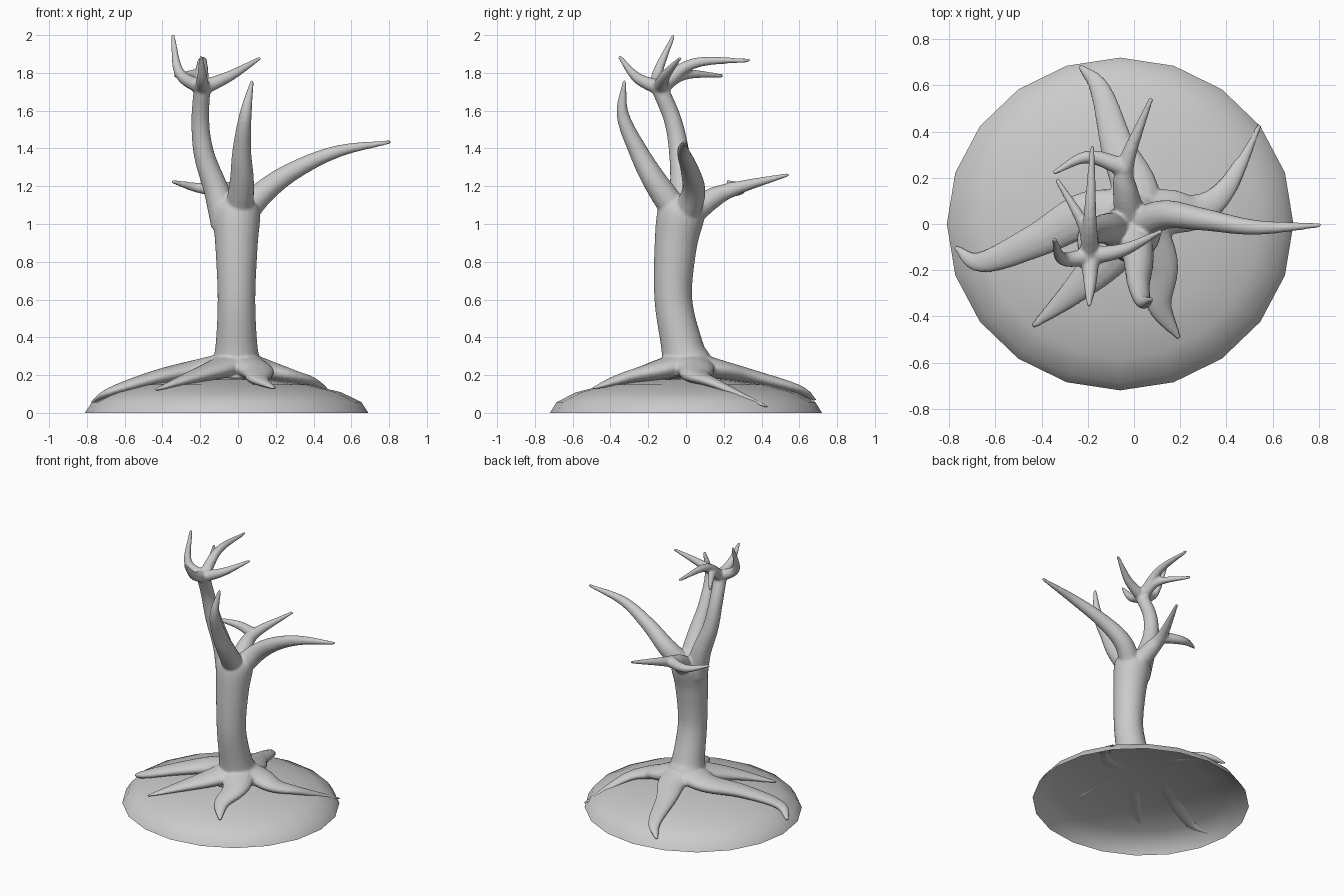
import bpy, bmesh, math
from mathutils import Vector

if "Cube" in bpy.data.objects:
    bpy.data.objects.remove(bpy.data.objects["Cube"])


def dome_z(x, y):
    d = min(1, math.hypot(x + 0.06, y) / 0.75)
    return 0.185 * math.sqrt(1 - d * d)


def spline(p, steps=6):
    """Catmull-Rom through 4-component points (x, y, z, radius)."""
    p = [2 * p[0] - p[1]] + p + [2 * p[-1] - p[-2]]
    out = []
    for i in range(1, len(p) - 2):
        a, b, c, d = p[i - 1:i + 3]
        for k in range(steps):
            t = k / steps
            out.append(b + ((c - a) * t + (2 * a - 5 * b + 4 * c - d) * t * t
                            + (3 * b - a - 3 * c + d) * t ** 3) / 2)
    return out + [p[-2]]


def limb(bm, pts, flat=1.0, sides=14):
    """Closed tapering tube along a path; flat squashes its section vertically."""
    path = spline([Vector(p) for p in pts])
    pos = [q.to_3d() for q in path]
    q, prev, rings = None, None, []
    for i, c in enumerate(pos):
        t = (pos[min(i + 1, len(pos) - 1)] - pos[max(i - 1, 0)]).normalized()
        q = t.to_track_quat('Z', 'Y') if q is None else prev.rotation_difference(t) @ q
        prev = t
        ring = []
        for k in range(sides):
            a = math.tau * k / sides
            o = q @ Vector((math.cos(a), math.sin(a), 0)) * max(path[i].w, 0.008)
            o.z *= flat
            ring.append(bm.verts.new(c + o))
        rings.append(ring)
    for r0, r1 in zip(rings, rings[1:]):
        for k in range(sides):
            j = (k + 1) % sides
            bm.faces.new((r0[k], r0[j], r1[j], r1[k]))
    bm.faces.new(rings[0][::-1])
    bm.faces.new(rings[-1])


def branch(pts, r0, r1=0.01, power=0.8):
    """Limb whose radius tapers by rule from r0 to r1."""
    n = len(pts) - 1
    limb(tree, [(*p, r1 + (r0 - r1) * (1 - i / n) ** power) for i, p in enumerate(pts)])


def root(*pts):
    """Flat root lying on the mound, rising into the trunk."""
    pts = [(0, 0.01), *pts]
    out = []
    for i, (x, y) in enumerate(pts):
        s = 1 - i / (len(pts) - 1)
        w = 0.012 + 0.118 * s ** 0.9
        out.append((x, y, dome_z(x, y) + 0.06 * s * s + 0.15 * w + 0.003, w))
    limb(tree, out, flat=0.5)


def finish(bm, name):
    me = bpy.data.meshes.new(name)
    bm.to_mesh(me)
    bm.free()
    for f in me.polygons:
        f.use_smooth = True
    ob = bpy.data.objects.new(name, me)
    bpy.context.collection.objects.link(ob)
    return ob


# Ground mound: open squashed half sphere
bm = bmesh.new()
bmesh.ops.create_uvsphere(bm, u_segments=20, v_segments=10, radius=1)
bmesh.ops.bisect_plane(bm, geom=bm.verts[:] + bm.edges[:] + bm.faces[:], dist=1e-4,
                       plane_co=(0, 0, 0), plane_no=(0, 0, -1), clear_outer=True)
for v in bm.verts:
    v.co = Vector((v.co.x * 0.75 - 0.06, v.co.y * 0.72, v.co.z * 0.185))
finish(bm, "ground_mound")

# Trunk: centre y, height, radius
tree = bmesh.new()
trunk = [(0.01, 0.205, 0.17), (0, 0.27, 0.135), (-0.02, 0.35, 0.112), (-0.067, 0.6, 0.1),
         (-0.055, 0.88, 0.112), (-0.025, 1.06, 0.125), (-0.01, 1.12, 0.085)]
limb(tree, [(-0.008, *p) for p in trunk], sides=24)

# Tall left bough
crown = (0, -0.02, 1.02)
fork = (-0.19, -0.14, 1.72)
branch([(-0.06, -0.03, 1.0), (-0.115, -0.02, 1.18), (-0.18, -0.035, 1.37),
        (-0.2, -0.07, 1.55), fork], 0.085, 0.045, 2)
# Five twigs from its fork: two middle points each would be costly, one bend and a tip suffice
for bend, tip in [((-0.31, -0.15, 1.8), (-0.345, -0.065, 2.0)),
                  ((-0.04, -0.11, 1.785), (0.12, -0.03, 1.88)),
                  ((-0.19, -0.26, 1.775), (-0.195, -0.355, 1.89)),
                  ((-0.19, 0.04, 1.85), (-0.18, 0.34, 1.867)),
                  ((-0.215, -0.01, 1.79), (-0.335, 0.195, 1.785))]:
    branch([fork, bend, tip], 0.042)
# Front, right and back boughs, and the back side twig
branch([crown, (0.02, -0.16, 1.22), (0.02, -0.255, 1.39), (0.04, -0.335, 1.58),
        (0.075, -0.325, 1.76)], 0.08)
branch([crown, (0.13, 0.04, 1.165), (0.3, 0.02, 1.285), (0.53, -0.015, 1.385),
        (0.81, -0.005, 1.435)], 0.078)
branch([crown, (-0.035, 0.13, 1.13), (-0.035, 0.26, 1.187), (0.075, 0.545, 1.262)], 0.075)
branch([(-0.03, 0.24, 1.183), (-0.2, 0.29, 1.19), (-0.35, 0.22, 1.225)], 0.042)

# Roots
root((-0.2, 0.04), (-0.42, -0.07), (-0.66, -0.165), (-0.775, -0.1))
root((-0.13, -0.16), (-0.27, -0.3), (-0.44, -0.445))
root((0.1, -0.17), (0.11, -0.35), (0.195, -0.495))
root((0.14, 0.05), (0.27, 0.055), (0.4, 0.155), (0.545, 0.43))
root((0, 0.16), (-0.07, 0.33), (-0.145, 0.58), (-0.235, 0.685))

# Fuse trunk, branches and roots into one soft skin
bmesh.ops.recalc_face_normals(tree, faces=tree.faces[:])
ob = finish(tree, "tree_trunk_branches_roots")
m = ob.modifiers.new("fuse", 'REMESH')
m.mode = 'VOXEL'
m.voxel_size = 0.008
m.use_smooth_shade = True
s = ob.modifiers.new("soften", 'SMOOTH')
s.factor = 0.5
s.iterations = 7
